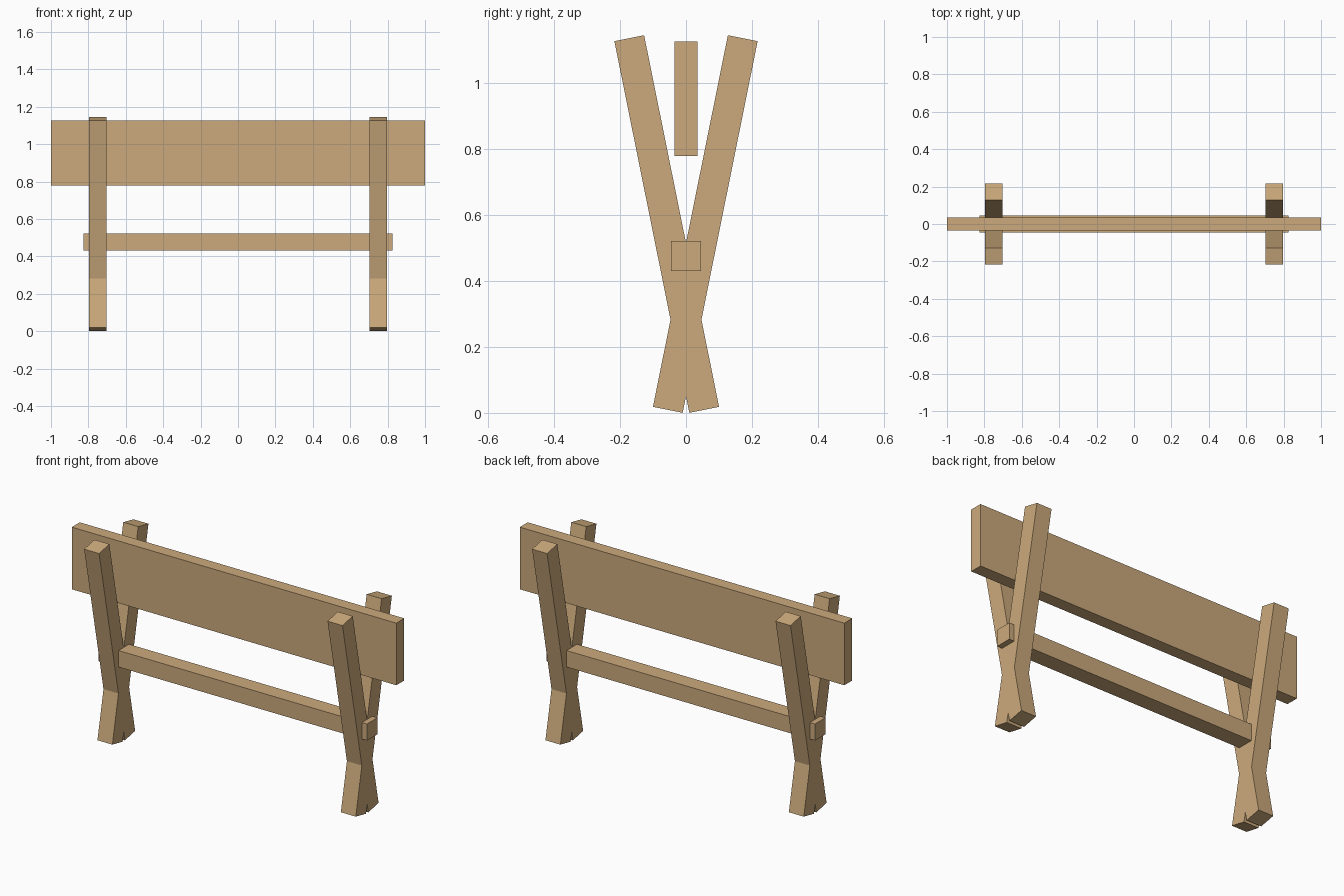
import bpy
from math import radians

if "Cube" in bpy.data.objects:
    bpy.data.objects.remove(bpy.data.objects["Cube"], do_unlink=True)

# Single timber colour
wood = bpy.data.materials.new("tan_wood")
wood.use_nodes = True
wood.diffuse_color = (0.6, 0.4, 0.2, 1)
wood.node_tree.nodes["Principled BSDF"].inputs["Base Color"].default_value = (0.6, 0.4, 0.2, 1)


def beam(name, size, centre, tilt=0):
    """Rectangular timber, tilted about the x axis by degrees."""
    bpy.ops.mesh.primitive_cube_add(size=1, location=centre)
    obj = bpy.context.object
    obj.name = name
    obj.scale = size
    obj.rotation_euler.x = radians(tilt)
    bpy.ops.object.transform_apply(location=False, rotation=True, scale=True)
    obj.data.materials.append(wood)
    return obj


THICK = 0.092  # square timber section

# Crossed legs: a tilted pair at each end
for side, x in (("left", 0.75), ("right", -0.75)):
    for end, s in (("front", -1), ("back", 1)):
        beam(f"{side}_{end}_leaning_leg", (THICK, THICK, 1.15),
             (x, s * 0.0585, 0.573), -s * 11.4)

# Stretcher passing through both leg crossings
beam("stretcher", (1.654, THICK, THICK), (0, 0, 0.476))

# Wide board held between the upper arms
beam("upper_board", (2, 0.07, 0.346), (0, 0, 0.953))
